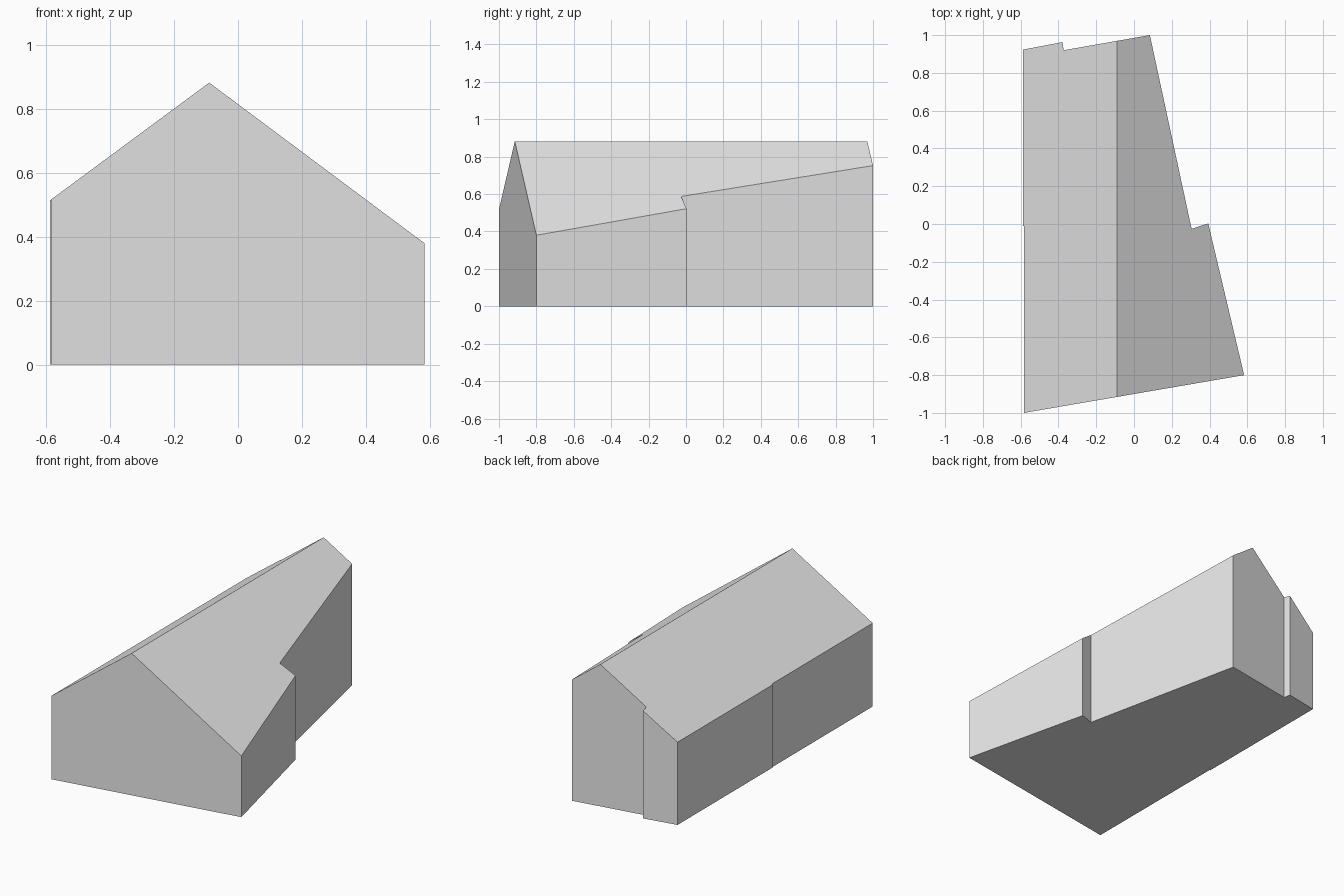
import bpy
import bmesh
from mathutils import Vector

cube = bpy.data.objects.get("Cube")
if cube:
    bpy.data.objects.remove(cube, do_unlink=True)

RIDGE_X, RIDGE_Z = -0.09, 0.882
SLOPE_LEFT, SLOPE_RIGHT = 0.746, 0.739


def roof_height(x):
    """Height of the gabled roof across the building."""
    slope = SLOPE_LEFT if x > RIDGE_X else SLOPE_RIGHT
    return RIDGE_Z - slope * abs(x - RIDGE_X)


# Single wall and roof colour
grey = bpy.data.materials.new("light grey")
grey.use_nodes = True
colour = (0.8, 0.8, 0.8, 1)
grey.diffuse_color = colour
grey.node_tree.nodes["Principled BSDF"].inputs["Base Color"].default_value = colour

# Footprint with stepped walls
footprint = [
    (-0.583, -1.0), (0.583, -0.80), (0.393, 0.003), (0.305, -0.026),
    (0.084, 1.0), (-0.372, 0.92), (-0.379, 0.963), (-0.588, 0.923),
    (-0.588, -0.01), (-0.583, -0.01),
]
bm = bmesh.new()
bm.faces.new([bm.verts.new((x, y, 0)) for x, y in footprint])

# Split along the ridge, then raise the walls to the roof slopes
bmesh.ops.bisect_plane(bm, geom=bm.verts[:] + bm.edges[:] + bm.faces[:],
                       plane_co=Vector((RIDGE_X, 0, 0)), plane_no=Vector((1, 0, 0)))
raised = bmesh.ops.extrude_face_region(bm, geom=bm.faces[:], use_keep_orig=True)
for item in raised["geom"]:
    if isinstance(item, bmesh.types.BMVert):
        item.co.z = roof_height(item.co.x)

# Merge the flat halves of the floor and gables
bmesh.ops.recalc_face_normals(bm, faces=bm.faces[:])
bmesh.ops.dissolve_limit(bm, angle_limit=0.01, verts=bm.verts[:], edges=bm.edges[:])
bmesh.ops.recalc_face_normals(bm, faces=bm.faces[:])

mesh = bpy.data.meshes.new("gabled_building")
bm.to_mesh(mesh)
bm.free()
mesh.materials.append(grey)
building = bpy.data.objects.new("gabled_building", mesh)
bpy.context.scene.collection.objects.link(building)
